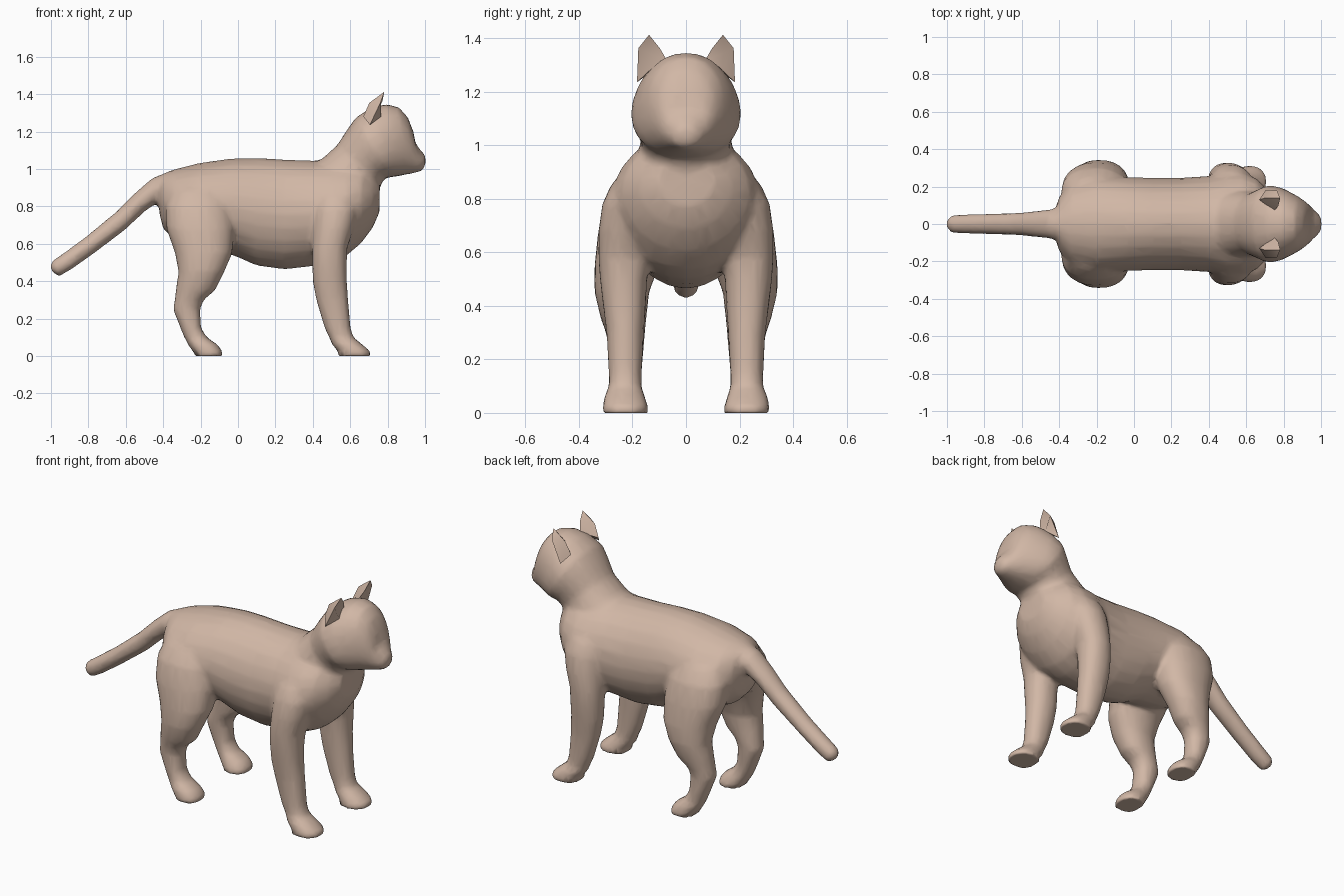
import bpy, bmesh, math
from mathutils import Vector

fur = bpy.data.materials.new("beige_fur")
fur.diffuse_color = (0.64, 0.475, 0.38, 1)


def finish(bm, name):
    bmesh.ops.recalc_face_normals(bm, faces=bm.faces[:])
    me = bpy.data.meshes.new(name)
    bm.to_mesh(me)
    bm.free()
    me.materials.append(fur)
    ob = bpy.data.objects.new(name, me)
    bpy.context.collection.objects.link(ob)
    return ob


def loft(bm, rings, power=2.2, n=24):
    """Skin closed rings given as (centre, half axis u, half axis v)."""
    loops = []
    for c, u, v in rings:
        loop = []
        for i in range(n):
            a = 2 * math.pi * i / n
            cu, sv = math.cos(a), math.sin(a)
            cu = math.copysign(abs(cu) ** (2 / power), cu)
            sv = math.copysign(abs(sv) ** (2 / power), sv)
            loop.append(bm.verts.new(c + u * cu + v * sv))
        loops.append(loop)
    for a, b in zip(loops, loops[1:]):
        for i in range(n):
            j = (i + 1) % n
            bm.faces.new((a[i], a[j], b[j], b[i]))
    bm.faces.new(loops[0])
    bm.faces.new(loops[-1])


def spine(rows):
    """Rings from (bottom x, bottom z, top x, top z, half width)."""
    out = []
    for bx, bz, tx, tz, w in rows:
        b, t = Vector((bx, 0, bz)), Vector((tx, 0, tz))
        out.append(((b + t) / 2, Vector((0, w, 0)), (t - b) / 2))
    return out


def limb(rows, side):
    """Level rings from (z, x min, x max, y inner, y outer)."""
    return [(Vector(((x0 + x1) / 2, side * (y0 + y1) / 2, z)),
             Vector(((x1 - x0) / 2, 0, 0)), Vector((0, (y1 - y0) / 2, 0)))
            for z, x0, x1, y0, y1 in rows]


bm = bmesh.new()

# torso
torso = [(-.42, .76, .94, .08), (-.40, .68, .975, .145), (-.34, .62, .998, .22),
         (-.2, .56, 1.033, .262), (-.03, .54, 1.056, .25), (.1, .483, 1.059, .247),
         (.25, .463, 1.05, .247), (.4, .48, 1.045, .257), (.5, .50, 1.045, .28),
         (.58, .535, 1.045, .28), (.66, .605, 1.04, .24), (.72, .685, .99, .175),
         (.757, .77, .95, .105)]
loft(bm, spine([(x, b, x, t, w) for x, b, t, w in torso]), 1.95)

# neck and head
loft(bm, spine([
    (.66, .72, .34, 1.0, .19), (.74, .85, .45, 1.055, .18), (.767, .92, .53, 1.127, .168),
    (.785, .95, .58, 1.205, .187), (.82, .956, .63, 1.275, .208), (.85, .96, .71, 1.327, .195),
    (.885, .967, .79, 1.347, .168), (.91, .972, .86, 1.33, .142), (.94, .977, .907, 1.278, .114),
    (.96, .982, .938, 1.2, .09), (.978, .988, .948, 1.14, .075),
    (.995, 1.0, .97, 1.108, .057), (1.003, 1.03, 1.0, 1.075, .03)]), 2.15)

# tail
loft(bm, spine([
    (-.34, .78, -.36, .99, .1), (-.415, .83, -.46, .95, .08), (-.5, .772, -.555, .867, .069),
    (-.6, .677, -.65, .772, .06), (-.76, .556, -.81, .64, .054), (-.88, .47, -.925, .555, .052),
    (-.955, .425, -.99, .51, .048), (-.995, .447, -1.005, .485, .022)]), 2)

# legs with paws, thighs and shoulders
front = [(-.012, .535, .708, .142, .312), (.025, .535, .708, .142, .312),
         (.06, .503, .667, .153, .306), (.1, .487, .617, .166, .288), (.15, .463, .602, .165, .289),
         (.3, .418, .589, .157, .297), (.4, .400, .582, .15, .31), (.5, .396, .582, .145, .322),
         (.58, .396, .585, .13, .327), (.68, .398, .62, .08, .327), (.78, .40, .645, .05, .313),
         (.85, .41, .64, .02, .282), (.91, .44, .61, 0, .225)]
hind = [(-.012, -.22, -.083, .142, .312), (.025, -.242, -.083, .142, .312),
        (.06, -.267, -.108, .153, .306), (.1, -.288, -.167, .166, .288), (.15, -.308, -.197, .165, .289),
        (.25, -.348, -.203, .157, .29), (.3, -.338, -.183, .153, .3), (.35, -.333, -.123, .148, .318),
        (.45, -.318, -.073, .138, .342), (.55, -.337, -.03, .1, .342), (.68, -.383, -.02, .06, .328),
        (.8, -.39, -.03, .03, .3), (.88, -.36, -.06, .02, .25), (.94, -.31, -.12, 0, .175)]
for side in (-1, 1):
    loft(bm, limb(front, side), 2.2)
    loft(bm, limb(hind, side), 2.2)

# fuse the parts into one smooth skin
body = finish(bm, "body")
bpy.context.view_layer.objects.active = body
body.select_set(True)
mod = body.modifiers.new("fuse", 'REMESH')
mod.mode = 'VOXEL'
mod.voxel_size = 0.013
mod.use_smooth_shade = True
mod = body.modifiers.new("soften", 'SMOOTH')
mod.factor = 0.5
mod.iterations = 7
mod = body.modifiers.new("simplify", 'DECIMATE')
mod.ratio = 0.15
for m in list(body.modifiers):
    bpy.ops.object.modifier_apply(modifier=m.name)
# flat soles
for v in body.data.vertices:
    if v.co.z < 0.006:
        v.co.z = 0
bpy.ops.object.shade_smooth()

# ears: outer edge, back, inner edge, front hollow
for side, name in ((-1, "right_ear"), (1, "left_ear")):
    bm = bmesh.new()
    base = [(.705, .183, 1.235), (.67, .13, 1.28), (.75, .07, 1.315), (.765, .135, 1.28)]
    mid = [(.765, .178, 1.362), (.702, .14, 1.353), (.772, .098, 1.362), (.75, .14, 1.345)]
    lo, hi = ([bm.verts.new((x, side * y, z)) for x, y, z in r] for r in (base, mid))
    tip = bm.verts.new((.782, side * .138, 1.412))
    for i in range(4):
        j = (i + 1) % 4
        bm.faces.new((lo[i], lo[j], hi[j], hi[i]))
        bm.faces.new((hi[i], hi[j], tip))
    bm.faces.new(lo)
    ear = finish(bm, name)
    bpy.ops.object.select_all(action='DESELECT')
    ear.select_set(True)
    bpy.context.view_layer.objects.active = ear
    bpy.ops.object.shade_smooth_by_angle(angle=math.radians(75))
